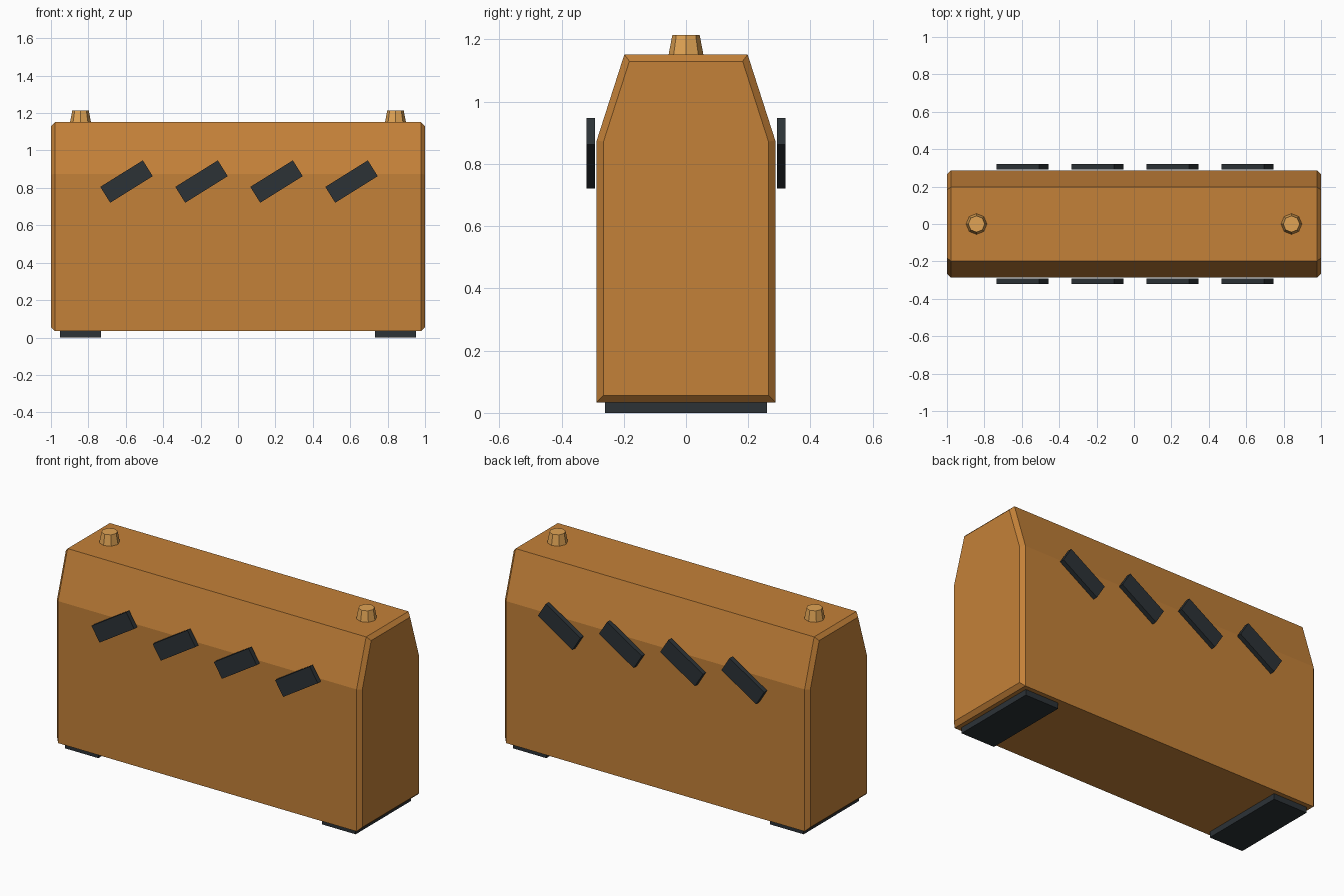
import bpy, bmesh
from math import radians

if "Cube" in bpy.data.objects:
    bpy.data.objects.remove(bpy.data.objects["Cube"])


def material(name, rgb):
    m = bpy.data.materials.new(name)
    m.diffuse_color = (*rgb, 1)
    m.use_nodes = True
    m.node_tree.nodes["Principled BSDF"].inputs["Base Color"].default_value = m.diffuse_color
    return m


ORANGE = material("orange", (0.55, 0.22, 0.04))
LIGHT = material("light_orange", (0.75, 0.37, 0.09))
DARK = material("dark_rubber", (0.025, 0.032, 0.037))


def box(name, loc, size, mat, tilt=0):
    bpy.ops.mesh.primitive_cube_add(size=1, location=loc, rotation=(0, tilt, 0))
    ob = bpy.context.object
    ob.name = name
    ob.scale = size
    ob.data.materials.append(mat)
    return ob


# Body: tapered cross-section run along x, end caps inset for a chamfer
half = [(0.287, 0.034), (0.287, 0.875), (0.198, 1.152)]
inner = [(0.265, 0.056), (0.265, 0.872), (0.182, 1.13)]
bm = bmesh.new()
rings = []
for x, prof in ((-1, inner), (-0.978, half), (0.978, half), (1, inner)):
    loop = prof + [(-y, z) for y, z in reversed(prof)]
    rings.append([bm.verts.new((x, y, z)) for y, z in loop])
for a, b in zip(rings, rings[1:]):
    for i in range(6):
        j = (i + 1) % 6
        bm.faces.new((a[i], a[j], b[j], b[i]))
bm.faces.new(rings[0])
bm.faces.new(rings[-1])
bmesh.ops.recalc_face_normals(bm, faces=bm.faces)
mesh = bpy.data.meshes.new("body")
bm.to_mesh(mesh)
bm.free()
body = bpy.data.objects.new("body", mesh)
bpy.context.collection.objects.link(body)
mesh.materials.append(ORANGE)

# Feet and top pegs at both ends
for side, s in (("left", -1), ("right", 1)):
    box(f"foot_{side}", (s * 0.843, 0, 0.017), (0.22, 0.52, 0.034), DARK)
    bpy.ops.mesh.primitive_cone_add(vertices=8, radius1=0.056, radius2=0.044,
                                    depth=0.063, location=(s * 0.842, 0, 1.1825))
    peg = bpy.context.object
    peg.name = f"peg_{side}"
    peg.data.materials.append(LIGHT)

# Slanted stripes floating just off the front and back
for face, s in (("front", -1), ("back", 1)):
    for i in range(4):
        box(f"stripe_{face}_{i + 1}", (-0.596 + 0.401 * i, s * 0.306, 0.834),
            (0.268, 0.028, 0.1), DARK, radians(-32))
